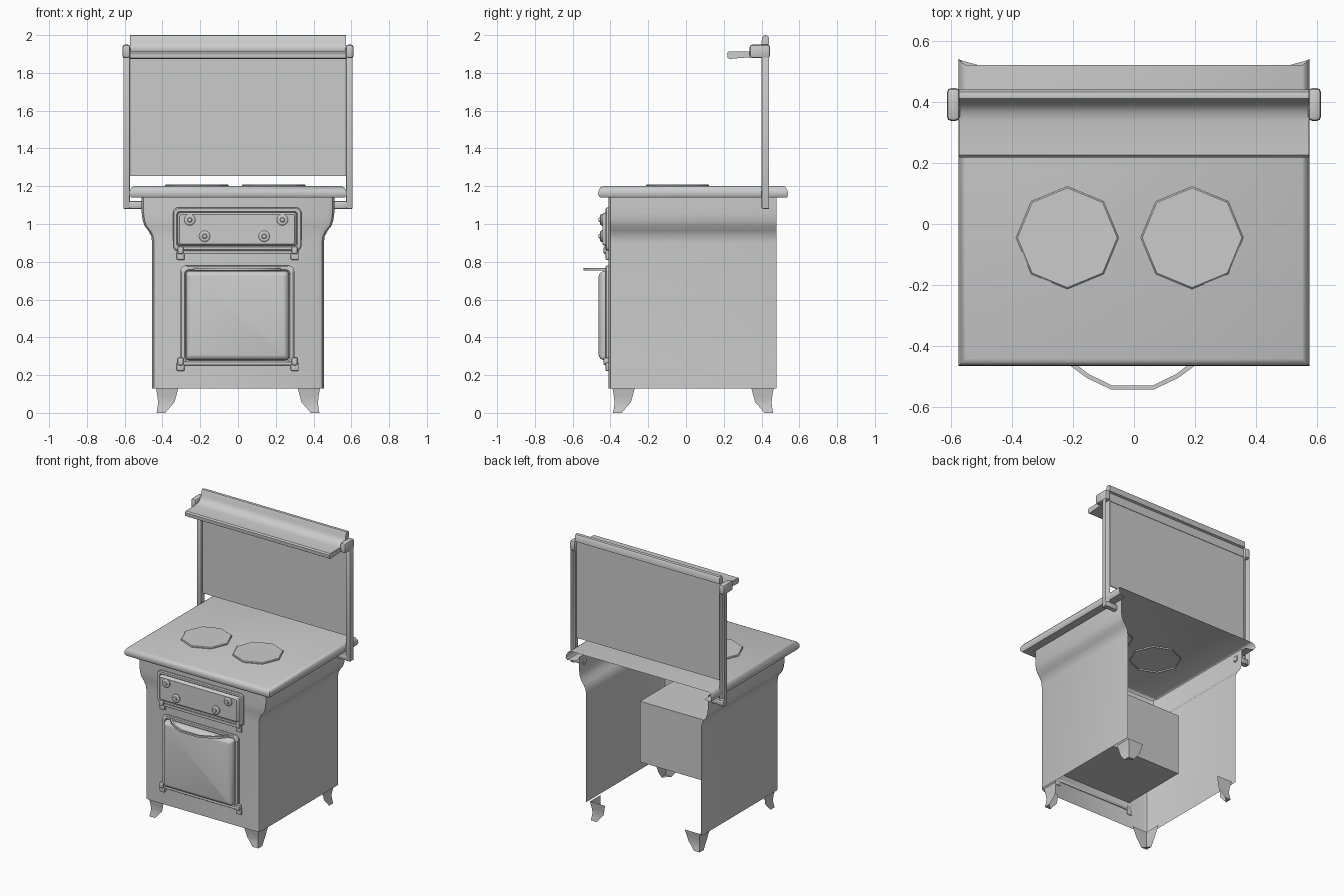
import bpy, bmesh, math
from mathutils import Vector

if "Cube" in bpy.data.objects:
    bpy.data.objects.remove(bpy.data.objects["Cube"])


def finish(name, bm, angle=35, flip=False):
    bmesh.ops.recalc_face_normals(bm, faces=bm.faces)
    if flip:
        bmesh.ops.reverse_faces(bm, faces=bm.faces)
    me = bpy.data.meshes.new(name)
    bm.to_mesh(me)
    bm.free()
    me.shade_smooth()
    me.set_sharp_from_angle(angle=math.radians(angle))
    ob = bpy.data.objects.new(name, me)
    bpy.context.collection.objects.link(ob)
    return ob


def loft(name, rings, closed=True, cap_start=False, cap_end=False, angle=35):
    """Skin a list of point rings into one surface."""
    bm = bmesh.new()
    vs = [[bm.verts.new(p) for p in r] for r in rings]
    n = len(rings[0])
    for a, b in zip(vs, vs[1:]):
        for i in range(n if closed else n - 1):
            j = (i + 1) % n
            bm.faces.new((a[i], a[j], b[j], b[i]))
    if cap_start:
        bm.faces.new(vs[0])
    if cap_end:
        bm.faces.new(vs[-1])
    return finish(name, bm, angle)


def box(name, x0, x1, y0, y1, z0, z1, bevel=0.0, open_back=False, seg=2):
    bm = bmesh.new()
    bmesh.ops.create_cube(bm, size=1)
    for v in bm.verts:
        v.co = Vector(((x0 + x1) / 2 + v.co.x * (x1 - x0),
                       (y0 + y1) / 2 + v.co.y * (y1 - y0),
                       (z0 + z1) / 2 + v.co.z * (z1 - z0)))
    if open_back:
        bmesh.ops.delete(bm, geom=[f for f in bm.faces if f.normal.y > 0.9], context='FACES')
    if bevel:
        es = [e for e in bm.edges if not e.is_boundary]
        bmesh.ops.bevel(bm, geom=es, offset=bevel, segments=seg, affect='EDGES', profile=0.5)
    return finish(name, bm)


def round_rect(x0, x1, z0, z1, r, y, seg=4):
    pts = []
    for cx, cz, a0 in ((x1 - r, z1 - r, 0), (x0 + r, z1 - r, 90),
                       (x0 + r, z0 + r, 180), (x1 - r, z0 + r, 270)):
        for k in range(seg + 1):
            a = math.radians(a0 + 90 * k / seg)
            pts.append((cx + r * math.cos(a), y, cz + r * math.sin(a)))
    return pts


def panel(name, x0, x1, z0, z1, r, layers):
    """Front panel stepped out by (inset, y) layers."""
    rings = [round_rect(x0 + i, x1 - i, z0 + i, z1 - i, max(r - i * 0.4, 0.008), y)
             for i, y in layers]
    return loft(name, rings, cap_end=True)


def knob(name, x, z):
    rings = []
    for r, y in ((0.03, -0.43), (0.03, -0.45), (0.024, -0.455), (0.013, -0.456), (0.01, -0.462)):
        rings.append([(x + r * math.cos(k * math.pi / 6), y, z + r * math.sin(k * math.pi / 6))
                      for k in range(12)])
    loft(name, rings, cap_end=True)


# body: front and two flared sides, open behind and below
body = []
for w, z in ((0.455, 0.13), (0.455, 0.90), (0.459, 0.935), (0.475, 0.965),
             (0.495, 0.99), (0.505, 1.02), (0.51, 1.06), (0.51, 1.15)):
    half = [(w, 0.48), (w, -0.375), (w - 0.01, -0.40), (w - 0.035, -0.41)]
    body.append([(x, y, z) for x, y in half] + [(-x, y, z) for x, y in reversed(half)])
loft("body_shell", body, closed=False)

# stove top with rolled front and side rims
top = []
for w, yf, yb, z in ((0.55, -0.44, 0.52, 1.20), (0.563, -0.453, 0.528, 1.194),
                     (0.573, -0.463, 0.538, 1.175), (0.575, -0.465, 0.54, 1.155),
                     (0.565, -0.455, 0.535, 1.14), (0.51, -0.41, 0.52, 1.14)):
    top.append([(w, yb, z), (w, yf, z), (-w, yf, z), (-w, yb, z)])
loft("stove_top", top, closed=False, cap_start=True, angle=50)

# octagonal burner plates
for i, cx in enumerate((-0.218, 0.19)):
    rings = [[(cx + r * math.cos(k * math.pi / 4), -0.045 + r * math.sin(k * math.pi / 4), z)
              for k in range(8)] for r, z in ((0.168, 1.19), (0.168, 1.205), (0.163, 1.21))]
    loft(f"burner_{i + 1}", rings, cap_end=True)

# hollow corner legs
for sx in (-1, 1):
    for yc, sy in ((-0.39, -1), (0.465, 1)):
        rings = []
        for o, i, z in ((0.0, 0.12, 0.135), (0.008, 0.108, 0.09), (0.012, 0.098, 0.055),
                        (0.009, 0.075, 0.03), (0.004, 0.05, 0.0)):
            X = lambda d: sx * (0.435 - d)
            Y = lambda d: yc - sy * d
            rings.append([(X(i), Y(o), z), (X(o), Y(o), z), (X(o), Y(i), z)])
        side = ("left" if sx < 0 else "right")
        loft(f"{'front' if sy < 0 else 'back'}_leg_{side}", rings, closed=False, cap_end=True)

# oven cavity behind the door
box("oven_box", -0.30, 0.30, -0.405, 0.09, 0.31, 0.745)

# oven door
panel("oven_door", -0.305, 0.298, 0.25, 0.78, 0.03,
      [(0, -0.41), (0, -0.42), (0.006, -0.425), (0.022, -0.425), (0.028, -0.418),
       (0.03, -0.44), (0.036, -0.452), (0.048, -0.46), (0.055, -0.462)])

# control panel with knobs
panel("control_panel", -0.345, 0.336, 0.858, 1.087, 0.025,
      [(0, -0.41), (0, -0.42), (0.006, -0.426), (0.02, -0.426), (0.025, -0.42),
       (0.028, -0.435), (0.036, -0.443)])
for i, (x, z) in enumerate(((-0.255, 1.022), (0.235, 1.022), (-0.177, 0.935), (0.138, 0.935))):
    knob(f"knob_{i + 1}", x, z)

# hinge rails and end blocks under the door and control panel
for nm, zb in (("door", 0.222), ("control", 0.81)):
    box(f"{nm}_hinge_rail", -0.30, 0.296, -0.428, -0.405, zb + 0.03, zb + 0.05, 0.006)
    for sx, x in (("left", -0.304), ("right", 0.300)):
        box(f"{nm}_hinge_{sx}", x - 0.021, x + 0.021, -0.426, -0.405, zb, zb + 0.045, 0.006)
        box(f"{nm}_hinge_knuckle_{sx}", x - 0.016, x + 0.016, -0.437, -0.405,
            zb + 0.03, zb + 0.072, 0.009)

# bowed door handle
path = [(-0.23, -0.42), (-0.2, -0.46), (-0.15, -0.497), (-0.07, -0.535)]
path += [(-x, y) for x, y in reversed(path)]
rings = []
for x, y in path:
    k = 0.013
    rings.append([(x - 0.005, y - k / 2, 0.755), (x - 0.005, y - k / 2, 0.768),
                  (x * 0.96 - 0.005, y + k / 2, 0.768), (x * 0.96 - 0.005, y + k / 2, 0.755)])
loft("door_handle", rings, cap_start=True, cap_end=True)

# backsplash sheet
box("backsplash", -0.572, 0.572, 0.415, 0.422, 1.253, 1.89)

# warming shelf with rolled top edge
prof = [(0.425, 1.885), (0.33, 1.882), (0.23, 1.874), (0.22, 1.88), (0.218, 1.905),
        (0.226, 1.914), (0.335, 1.914), (0.365, 1.92), (0.385, 1.935), (0.40, 1.955),
        (0.402, 1.985), (0.41, 1.998), (0.42, 2.0), (0.432, 1.997), (0.44, 1.985), (0.44, 1.95),
        (0.425, 1.945)]
loft("warming_shelf", [[(x, y, z) for y, z in prof] for x in (-0.572, 0.572)],
     cap_start=True, cap_end=True)

# posts, top caps and mounting brackets on both sides
for s, nm in ((-1, "left"), (1, "right")):
    def span(a, b):
        return sorted((s * a, s * b))
    box(f"post_{nm}", *span(0.572, 0.607), 0.40, 0.44, 1.08, 1.94, 0.006, open_back=True)
    box(f"post_cap_{nm}", *span(0.57, 0.612), 0.337, 0.445, 1.878, 1.95, 0.014)
    box(f"post_bracket_{nm}", *span(0.50, 0.605), 0.402, 0.438, 1.08, 1.122, 0.01)
